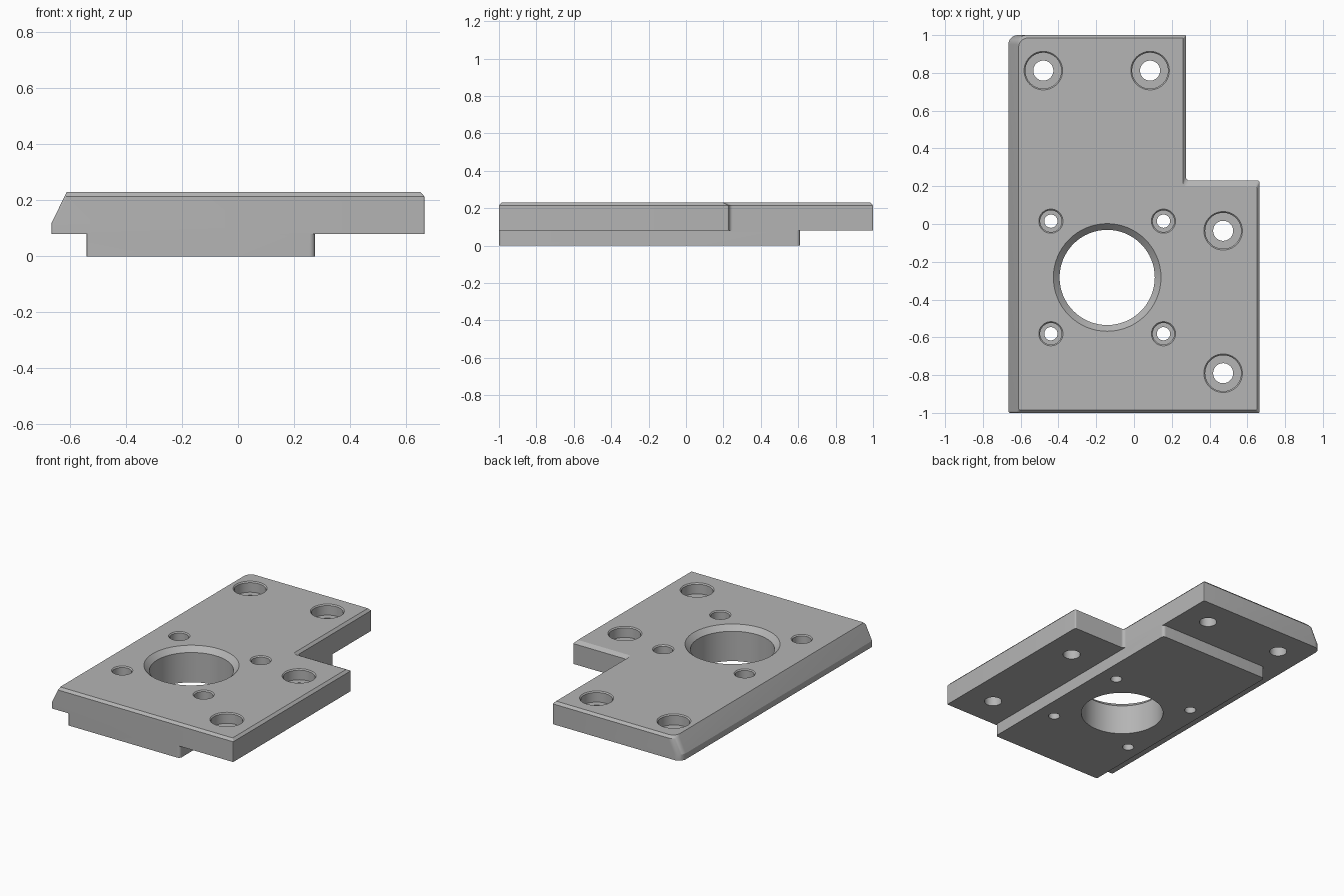
import bpy, bmesh, math
from mathutils import Vector

if "Cube" in bpy.data.objects:
    bpy.data.objects.remove(bpy.data.objects["Cube"], do_unlink=True)

metal = bpy.data.materials.new("plain grey metal")
metal.use_nodes = True
GREY = (0.46, 0.46, 0.46, 1)
metal.diffuse_color = GREY
metal.node_tree.nodes["Principled BSDF"].inputs["Base Color"].default_value = GREY


def rounded(corners, radii, steps=8):
    """Outline with a fillet on each right-angled corner, convex or concave."""
    pts = [Vector(c) for c in corners]
    out = []
    for i, p in enumerate(pts):
        u = (pts[i - 1] - p).normalized()
        v = (pts[(i + 1) % len(pts)] - p).normalized()
        r = radii[i]
        centre = p + r * (u + v)
        for k in range(steps + 1):
            t = k / steps * math.pi / 2
            out.append(centre - r * (v * math.cos(t) + u * math.sin(t)))
    return out


def circle(x, y, r, n=64):
    return [Vector((x + r * math.cos(2 * math.pi * k / n),
                    y + r * math.sin(2 * math.pi * k / n))) for k in range(n)]


def loft(bm, rings):
    """Closed solid through (outline, z) rings, from the lowest up."""
    loops = [[bm.verts.new((p.x, p.y, z)) for p in outline] for outline, z in rings]
    n = len(loops[0])
    for low, high in zip(loops, loops[1:]):
        for i in range(n):
            j = (i + 1) % n
            bm.faces.new((low[i], low[j], high[j], high[i]))
    bm.faces.new(loops[0][::-1])
    bm.faces.new(loops[-1])


def make(name, bm):
    mesh = bpy.data.meshes.new(name)
    bm.to_mesh(mesh)
    bm.free()
    mesh.materials.append(metal)
    ob = bpy.data.objects.new(name, mesh)
    bpy.context.collection.objects.link(ob)
    return ob


def plate_outline(left, inset=0.0, notch_inset=0.0):
    right, notch_x, notch_y = 0.665 - inset, 0.275 - inset, 0.23 - notch_inset
    end = 1 - inset
    return rounded([(left, -end), (right, -end), (right, notch_y),
                    (notch_x, notch_y), (notch_x, end), (left, end)],
                   [0.01, 0.005, 0.01, 0.02, 0.005, 0.05])


# L-shaped plate: sloped left side, chamfered top edge
bm = bmesh.new()
loft(bm, [(plate_outline(-0.665), 0.08), (plate_outline(-0.665), 0.12),
          (plate_outline(-0.619), 0.214), (plate_outline(-0.611, 0.015, 0.03), 0.23)])
plate = make("mounting_plate", bm)

# Raised pad underneath
bm = bmesh.new()
pad = rounded([(-0.54, -1), (0.275, -1), (0.275, 0.61), (-0.54, 0.61)],
              [0.005, 0.02, 0.02, 0.02])
loft(bm, [(pad, 0), (pad, 0.08)])
base_pad = make("base_pad", bm)

# Hole cutters: central bore, counterbored motor and mounting holes
bm = bmesh.new()
TOP, ABOVE, BELOW = 0.23, 0.27, -0.05


def bore(x, y, steps):
    loft(bm, [(circle(x, y, r), z) for r, z in steps])


CX, CY = -0.142, -0.283
bore(CX, CY, [(0.252, BELOW), (0.252, TOP - 0.033), (0.285, TOP), (0.285, ABOVE)])
for sx in (-1, 1):
    for sy in (-1, 1):
        bore(CX + sx * 0.298, CY + sy * 0.298,
             [(0.035, BELOW), (0.035, 0.13), (0.057, 0.13),
              (0.057, TOP - 0.007), (0.064, TOP), (0.064, ABOVE)])
for x, y in [(-0.48, 0.812), (0.085, 0.812), (0.472, -0.036), (0.472, -0.79)]:
    bore(x, y, [(0.053, BELOW), (0.053, 0.16), (0.095, 0.16),
                (0.095, TOP - 0.007), (0.102, TOP), (0.102, ABOVE)])
cutters = make("hole_cutters", bm)

# Join the pad, cut the holes
bpy.context.view_layer.objects.active = plate
plate.select_set(True)
for other, operation in ((base_pad, 'UNION'), (cutters, 'DIFFERENCE')):
    mod = plate.modifiers.new(operation.lower(), 'BOOLEAN')
    mod.object, mod.operation, mod.solver = other, operation, 'EXACT'
    bpy.ops.object.modifier_apply(modifier=mod.name)
    bpy.data.objects.remove(other, do_unlink=True)

bpy.ops.object.shade_smooth_by_angle(angle=math.radians(20))
